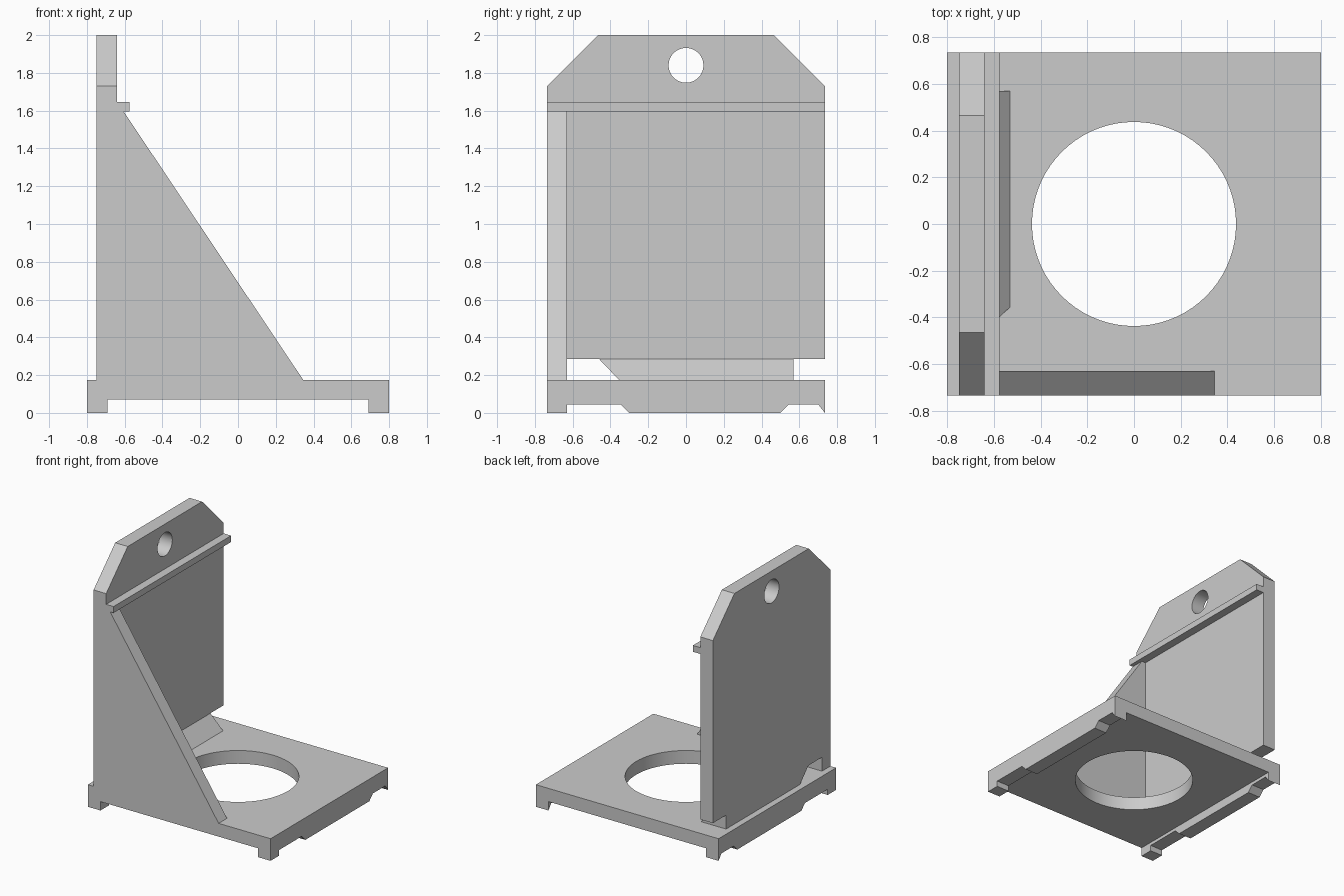
import bpy
import bmesh
from math import cos, sin, tau, radians
from mathutils import Vector

default_cube = bpy.data.objects.get("Cube")
if default_cube:
    bpy.data.objects.remove(default_cube, do_unlink=True)

grey = bpy.data.materials.new("plain grey")
grey.use_nodes = True
colour = (0.6, 0.6, 0.6, 1)
grey.diffuse_color = colour
grey.node_tree.nodes["Principled BSDF"].inputs["Base Color"].default_value = colour

# How a profile point (u, v) at depth d sits in space, per extrusion axis
PLACE = {
    "x": lambda u, v, d: Vector((d, u, v)),
    "y": lambda u, v, d: Vector((u, d, v)),
    "z": lambda u, v, d: Vector((u, v, d)),
}


def circle(u, v, radius, count=72):
    return [(u + radius * cos(tau * i / count), v + radius * sin(tau * i / count))
            for i in range(count)]


def rectangle(u0, u1, v0, v1):
    return [(u0, v0), (u1, v0), (u1, v1), (u0, v1)]


def plate(name, axis, start, end, outline, hole=None, reshape=None):
    """Fill an outline (with an optional hole) and extrude it along an axis."""
    bm = bmesh.new()
    place = PLACE[axis]
    for loop in filter(None, (outline, hole)):
        verts = [bm.verts.new(place(u, v, start)) for u, v in loop]
        for a, b in zip(verts, verts[1:] + verts[:1]):
            bm.edges.new((a, b))
    if hole:
        bmesh.ops.triangle_fill(bm, use_beauty=True, edges=bm.edges[:])
    else:
        bm.faces.new(bm.verts[:])
    new = bmesh.ops.extrude_face_region(bm, geom=bm.faces[:], use_keep_orig=True)["geom"]
    moved = [g for g in new if isinstance(g, bmesh.types.BMVert)]
    bmesh.ops.translate(bm, verts=moved, vec=place(0, 0, end - start))
    if reshape:
        reshape(bm)
    bmesh.ops.recalc_face_normals(bm, faces=bm.faces[:])
    mesh = bpy.data.meshes.new(name)
    bm.to_mesh(mesh)
    bm.free()
    mesh.materials.append(grey)
    obj = bpy.data.objects.new(name, mesh)
    bpy.context.collection.objects.link(obj)
    if hole:
        bpy.ops.object.select_all(action="DESELECT")
        obj.select_set(True)
        bpy.context.view_layer.objects.active = obj
        bpy.ops.object.shade_smooth_by_angle(angle=radians(30))
    return obj


half = 0.735       # half depth of the whole bracket
base_low, base_top = 0.07, 0.175
wall_back, wall_face = -0.75, -0.64
gusset_in = -0.63
gap_top = 0.285

# Base plate with its large round opening
plate("base_plate", "z", base_low, base_top,
      rectangle(-0.8, 0.8, -half, half), circle(0, 0, 0.437))

# Notched rails under both sides of the base
rail = [(-half, base_low), (-half, 0), (gusset_in, 0), (gusset_in, 0.045),
        (-0.345, 0.045), (-0.3, 0), (0.5, 0), (0.545, 0.045),
        (0.7, 0.045), (half, 0), (half, base_low)]
for name, x in (("right_rail", -0.8), ("left_rail", 0.69)):
    plate(name, "x", x, x + 0.11, rail)

# Upright wall: clipped top corners, hanging hole, gaps beside its foot
plate("upright_wall", "x", wall_back, wall_face,
      [(-half, base_top), (gusset_in, base_top), (gusset_in, gap_top),
       (-0.46, gap_top), (-0.355, base_top), (0.57, base_top), (0.57, gap_top),
       (half, gap_top), (half, 1.73), (0.465, 2), (-0.465, 2), (-half, 1.73)],
      circle(0, 1.84, 0.092))

# Ledge across the wall
plate("wall_ledge", "y", -half, half, rectangle(wall_face, -0.575, 1.595, 1.645))

# Triangular gusset at the front
plate("front_gusset", "y", -half, gusset_in,
      [(wall_face, base_top), (0.345, base_top), (-0.605, 1.595), (wall_face, 1.595)])


# Sloping wedge where the wall foot meets the base
def slope_top(bm):
    for v in bm.verts:
        if v.co.z > 0.25:
            v.co.x = wall_face
    bmesh.ops.remove_doubles(bm, verts=bm.verts[:], dist=0.0001)


plate("foot_wedge", "x", wall_face, -0.53,
      [(-0.355, base_top), (0.57, base_top), (0.57, gap_top), (-0.46, gap_top)],
      reshape=slope_top)
